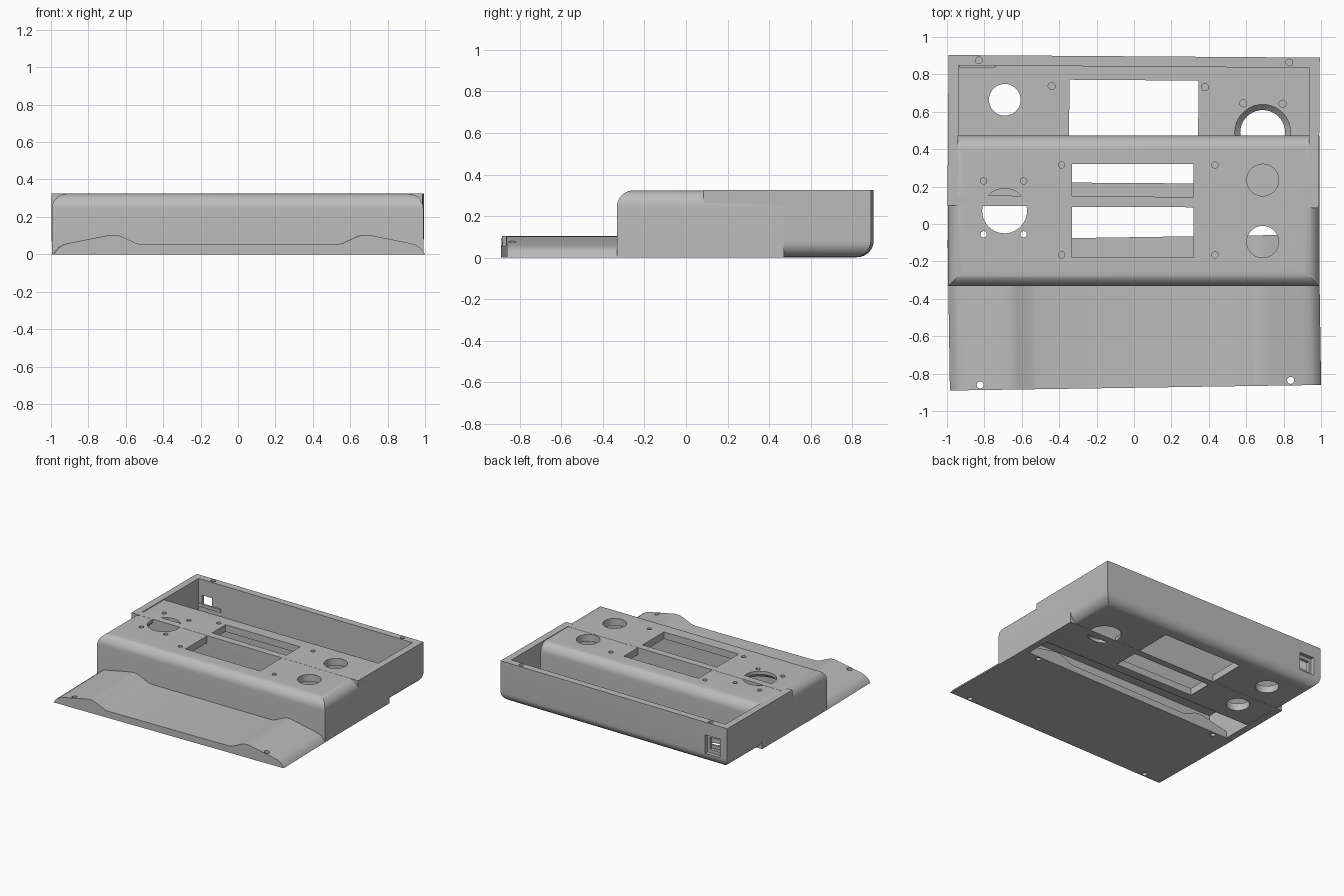
import bpy, bmesh, math
from mathutils import Matrix

if "Cube" in bpy.data.objects:
    bpy.data.objects.remove(bpy.data.objects["Cube"])

W, D, H, T = 1.985, 0.805, 0.323, 0.055   # case width, depth, height, wall
R = 0.08                                  # rounded edge radius

grey = bpy.data.materials.new("plastic_grey")
grey.diffuse_color = (0.5, 0.5, 0.5, 1)
grey.use_nodes = True
grey.node_tree.nodes["Principled BSDF"].inputs["Base Color"].default_value = grey.diffuse_color


def mesh_object(name, bm):
    bmesh.ops.recalc_face_normals(bm, faces=bm.faces)
    me = bpy.data.meshes.new(name)
    bm.to_mesh(me)
    bm.free()
    ob = bpy.data.objects.new(name, me)
    bpy.context.collection.objects.link(ob)
    return ob


def box(name, x0, x1, y0, y1, z0, z1, round_top=0):
    bm = bmesh.new()
    m = (Matrix.Translation(((x0 + x1) / 2, (y0 + y1) / 2, (z0 + z1) / 2))
         @ Matrix.Diagonal((x1 - x0, y1 - y0, z1 - z0, 1)))
    bmesh.ops.create_cube(bm, size=1, matrix=m)
    if round_top:
        edges = [e for e in bm.edges if all(v.co.z > z1 - 1e-4 for v in e.verts)]
        bmesh.ops.bevel(bm, geom=edges, offset=round_top, segments=10,
                        profile=0.5, affect='EDGES')
    return mesh_object(name, bm)


def cyl(x, y, r, z0, z1, r_top=None, seg=40):
    bm = bmesh.new()
    bmesh.ops.create_cone(bm, cap_ends=True, segments=seg, radius1=r,
                          radius2=r if r_top is None else r_top, depth=z1 - z0,
                          matrix=Matrix.Translation((x, y, (z0 + z1) / 2)))
    return mesh_object("cutter", bm)


def cut(ob, cutters):
    for c in cutters:
        c.hide_render = True
        mod = ob.modifiers.new("cut", 'BOOLEAN')
        mod.operation, mod.solver, mod.object = 'DIFFERENCE', 'EXACT', c
    dg = bpy.context.evaluated_depsgraph_get()
    me = bpy.data.meshes.new_from_object(ob.evaluated_get(dg))
    ob.modifiers.clear()
    ob.data = me
    for c in cutters:
        bpy.data.objects.remove(c)


def finish(ob, loc, rot):
    ob.data.materials.clear()
    ob.data.materials.append(grey)
    ob.location, ob.rotation_euler = loc, rot
    bpy.ops.object.select_all(action='DESELECT')
    ob.select_set(True)
    bpy.context.view_layer.objects.active = ob
    bpy.ops.object.shade_smooth_by_angle(angle=math.radians(30))


def case_half(name, cutters):
    """Hollow box, open below, rounded round the closed face."""
    ob = box(name, -W / 2, W / 2, -D / 2, D / 2, 0, H, R)
    cavity = box("cutter", -W / 2 + T, W / 2 - T, -D / 2 + T, D / 2 - T, -0.1, H - T)
    # big round opening flared on the inside, and two small round openings
    common = [cavity, cyl(-0.69, 0, 0.12, 0.2, 0.4),
              cyl(-0.69, 0, 0.163, H - T - 0.013, H - T + 0.03, 0.12)]
    common += [cyl(0.69, s * 0.165, 0.085, 0.2, 0.4) for s in (-1, 1)]
    cut(ob, common + cutters)
    return ob


# upper cover: two screen windows and through screw holes
holes = [box("cutter", -0.33, 0.32, -0.25, 0.02, 0.2, 0.4),
         box("cutter", -0.33, 0.32, 0.07, 0.25, 0.2, 0.4)]
for s in (-1, 1):
    holes += [cyl(-0.695 + s * 0.107, t, 0.017, 0.2, 0.4, seg=16) for t in (-0.125, 0.16)]
    holes += [cyl(0.025 + s * 0.41, t, 0.017, 0.2, 0.4, seg=16) for t in (-0.235, 0.245)]
cover = case_half("upper_cover", holes)
finish(cover, (-0.002, 0.07, 0.001), (0, 0, 0))

# lower tray: the same half turned over, one window, blind holes, socket opening
holes = [box("cutter", -0.345, 0.345, -0.275, 0.275, 0.2, 0.4)]
for s in (-1, 1):
    holes += [cyl(0.03 + s * 0.41, t, 0.019, 0.2, H - 0.02, seg=16) for t in (-0.24, 0.24)]
    holes += [cyl(-0.69 + s * 0.105, t, 0.019, 0.2, H - 0.02, seg=16) for t in (-0.155, 0.155)]
    holes.append(cyl(s * 0.83, D / 2 - 0.027, 0.018, -0.05, 0.08, seg=16))
holes += [box("cutter", 0.80, 0.93, D / 2 - 0.03, 0.5, 0.10, 0.245),
          box("cutter", 0.82, 0.91, 0.3, 0.5, 0.125, 0.22)]
tray = case_half("lower_tray", holes)
tray_loc, tray_rot = (-0.002, 0.494, H + 0.002), (0, math.pi, math.radians(-0.4))
finish(tray, tray_loc, tray_rot)

# small ledge below the socket opening
ledge = box("socket_ledge", 0.74, 0.935, D / 2 - T - 0.01, D / 2 - T + 0.005, 0.19, 0.215)
finish(ledge, tray_loc, tray_rot)

# base plate: mirrored bumped profile extruded along its depth
half = [(0, 0.053), (0.52, 0.053), (0.55, 0.058), (0.625, 0.093), (0.645, 0.1), (0.67, 0.104),
        (0.70, 0.102), (0.74, 0.094), (0.90, 0.062), (0.94, 0.052), (0.965, 0.036),
        (0.985, 0.012), (W / 2, 0)]
outline = half + [(-x, z) for x, z in reversed(half[1:])]
bm = bmesh.new()
face = bm.faces.new([bm.verts.new((x, -D / 2, z)) for x, z in outline])
ext = bmesh.ops.extrude_face_region(bm, geom=[face])
bmesh.ops.translate(bm, vec=(0, D, 0),
                    verts=[v for v in ext["geom"] if isinstance(v, bmesh.types.BMVert)])
plate = mesh_object("base_plate", bm)
cut(plate, [cyl(sx * 0.83, sy * (D / 2 - 0.027), 0.019, -0.1, 0.2, seg=16)
            for sx in (-1, 1) for sy in (-1, 1)])
finish(plate, (0.002, -0.473, 0), (0, 0, math.radians(0.86)))
